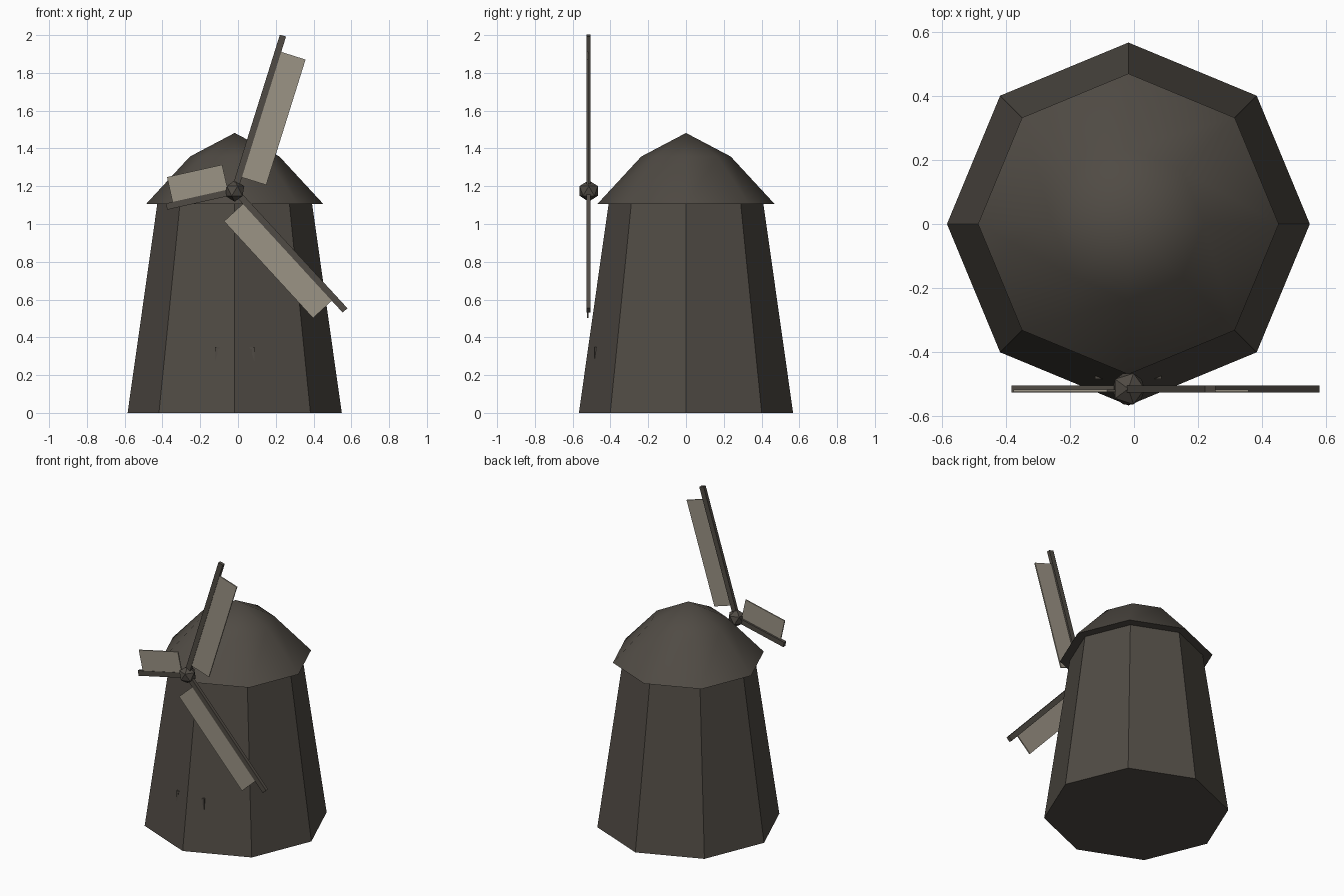
import bpy, bmesh, math
from mathutils import Matrix, Vector

if "Cube" in bpy.data.objects:
    bpy.data.objects.remove(bpy.data.objects["Cube"])

CX = -0.0175                      # tower axis
HUB = Vector((CX, -0.515, 1.175))


def material(name, rgb):
    m = bpy.data.materials.new(name)
    m.diffuse_color = (*rgb, 1)
    m.use_nodes = True
    m.node_tree.nodes["Principled BSDF"].inputs["Base Color"].default_value = m.diffuse_color
    return m


WOOD = material("dark wood", (0.08, 0.07, 0.058))
CLOTH = material("sail cloth", (0.33, 0.295, 0.235))


def finish(name, bm, mat):
    bmesh.ops.recalc_face_normals(bm, faces=bm.faces[:])
    me = bpy.data.meshes.new(name)
    bm.to_mesh(me)
    bm.free()
    me.materials.append(mat)
    ob = bpy.data.objects.new(name, me)
    bpy.context.collection.objects.link(ob)
    return ob


def octagon_lathe(name, profile, mat, smooth=False):
    """Stack eight-sided rings (radius, z); radius 0 closes to a point."""
    bm = bmesh.new()
    rings = []
    for r, z in profile:
        n = 8 if r > 0 else 1
        rings.append([bm.verts.new((CX + r * math.cos(i * math.pi / 4),
                                    r * math.sin(i * math.pi / 4), z)) for i in range(n)])
    for a, b in zip(rings, rings[1:]):
        for i in range(8):
            j = (i + 1) % 8
            quad = [a[i], a[j], b[j], b[i]] if len(b) == 8 else [a[i], a[j], b[0]]
            bm.faces.new(quad).smooth = smooth
    bm.faces.new(rings[0][::-1])
    if len(rings[-1]) == 8:
        bm.faces.new(rings[-1])
    return finish(name, bm, mat)


def box(name, lo, hi, mat, matrix=Matrix()):
    lo, hi = Vector(lo), Vector(hi)
    bm = bmesh.new()
    bmesh.ops.create_cube(bm, size=1)
    for v in bm.verts:
        v.co = matrix @ Vector([(lo[k] + hi[k]) / 2 + v.co[k] * (hi[k] - lo[k])
                                for k in range(3)])
    return finish(name, bm, mat)


# Tower and domed cap
octagon_lathe("tower", [(0.567, 0), (0.41, 1.105)], WOOD)
octagon_lathe("roof", [(0.47, 1.105), (0.237, 1.357), (0, 1.482)], WOOD, smooth=True)

# Hub
bm = bmesh.new()
bmesh.ops.create_icosphere(bm, subdivisions=1, radius=0.057,
                           matrix=Matrix.Translation(HUB))
finish("hub", bm, WOOD)

# Blades: local z runs outward, local x is the clockwise side; one is broken short
for name, angle, length in (("upper", 72.6, 1), ("lower", -47.4, 1), ("broken", 192.6, 0.43)):
    mtx = Matrix.Translation(HUB) @ Matrix.Rotation(math.radians(90 - angle), 4, 'Y')
    box(name + "_spar", (-0.019, -0.012, 0), (0.015, 0.010, 0.861 * length), WOOD, mtx)
    box(name + "_sail", (0.008, -0.010, 0.08 * length), (0.15, -0.002, 0.776 * length), CLOTH, mtx)

# Door frame, mostly sunk into the front edge of the tower
for side, s in (("left", -1), ("right", 1)):
    xs = sorted((CX + s * 0.092, CX + s * 0.104))
    box(side + "_door_post", (xs[0], -0.485, 0.01), (xs[1], -0.45, 0.35), WOOD)
box("door_lintel", (CX - 0.104, -0.485, 0.338), (CX + 0.104, -0.45, 0.35), WOOD)
